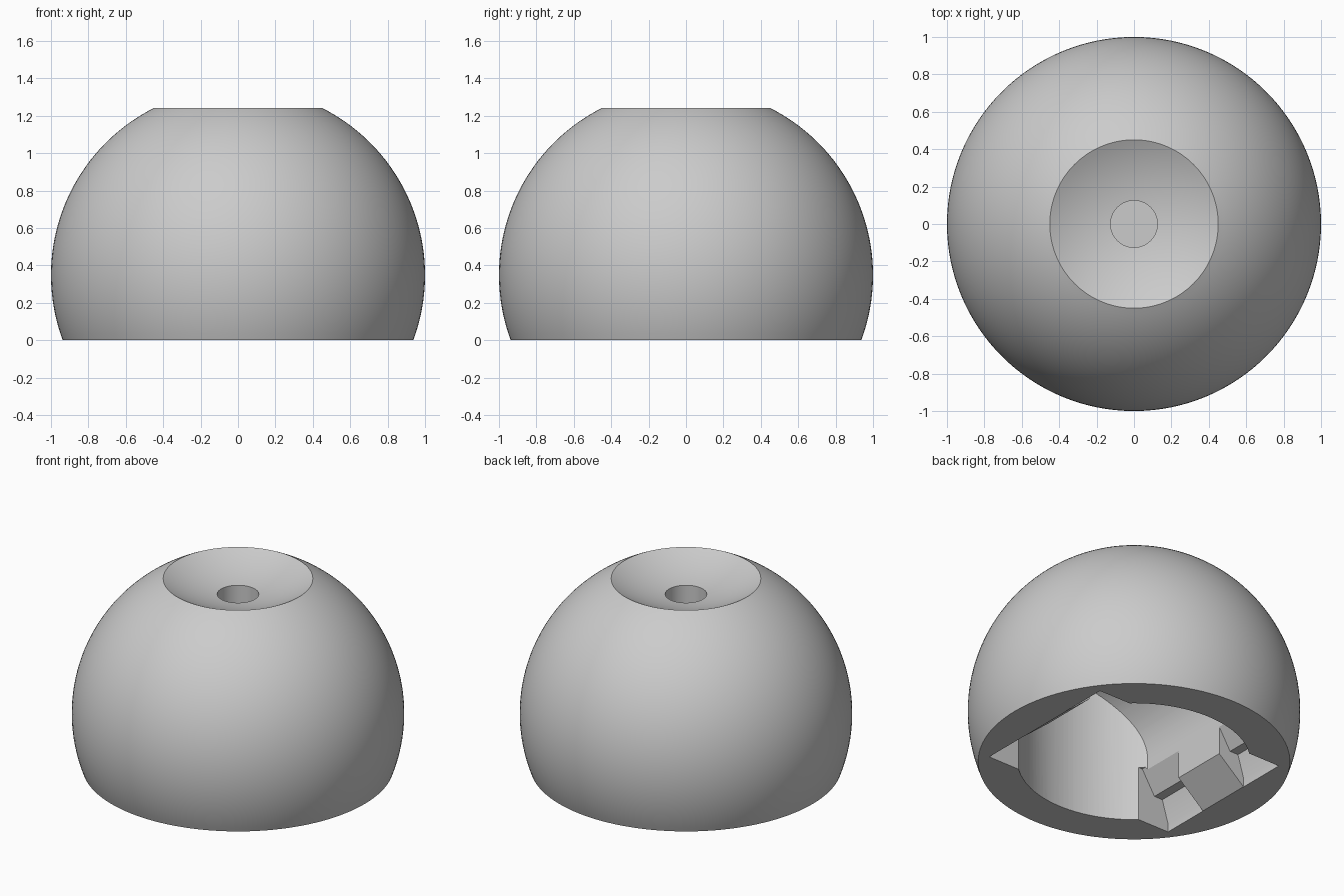
import bpy, bmesh
from math import sin, cos, pi, sqrt, asin

old = bpy.data.objects.get("Cube")
if old:
    bpy.data.objects.remove(old, do_unlink=True)

grey = bpy.data.materials.new("plain_grey")
grey.use_nodes = True
colour = (0.6, 0.6, 0.6, 1)
grey.diffuse_color = colour
grey.node_tree.nodes["Principled BSDF"].inputs["Base Color"].default_value = colour


def finish(name, bm):
    bmesh.ops.recalc_face_normals(bm, faces=bm.faces)
    mesh = bpy.data.meshes.new(name)
    bm.to_mesh(mesh)
    bm.free()
    obj = bpy.data.objects.new(name, mesh)
    bpy.context.collection.objects.link(obj)
    mesh.materials.append(grey)
    return obj


def lathe(name, profile, steps=128):
    """Revolve an (r, z) profile that starts and ends on the axis."""
    bm = bmesh.new()
    verts = [bm.verts.new((r, 0, z)) for r, z in profile]
    edges = [bm.edges.new(pair) for pair in zip(verts, verts[1:])]
    bmesh.ops.spin(bm, geom=verts + edges, axis=(0, 0, 1), cent=(0, 0, 0),
                   angle=2 * pi, steps=steps, use_duplicate=False)
    bmesh.ops.remove_doubles(bm, verts=bm.verts, dist=0.0005)
    return finish(name, bm)


def prism(name, profile, y0, y1):
    """Join two copies of an (x, z) profile into a closed bar along y."""
    bm = bmesh.new()
    near = [bm.verts.new((x, y0, z)) for x, z in profile]
    far = [bm.verts.new((x, y1, z)) for x, z in profile]
    bm.faces.new(near)
    bm.faces.new(far[::-1])
    for i in range(len(near)):
        bm.faces.new((near[i], near[i - 1], far[i - 1], far[i]))
    return finish(name, bm)


def boolean(target, cutter, operation):
    mod = target.modifiers.new("cut", "BOOLEAN")
    mod.operation, mod.solver, mod.object = operation, "EXACT", cutter
    bpy.context.view_layer.objects.active = target
    bpy.ops.object.modifier_apply(modifier=mod.name)
    bpy.data.objects.remove(cutter, do_unlink=True)


# Truncated ball with a spherical dish and a blind hole in its top
centre_z, rim, hole, dish_radius, hole_floor = 0.348, 0.45, 0.125, 0.97, 1.0
top = centre_z + sqrt(1 - rim ** 2)
dish_z = top + sqrt(dish_radius ** 2 - rim ** 2)
profile = [(0, hole_floor), (hole, hole_floor)]
for i in range(13):
    r = hole + (rim - hole) * i / 12
    profile.append((r, dish_z - sqrt(dish_radius ** 2 - r * r)))
start, end = asin(top - centre_z), -asin(centre_z)
for i in range(1, 41):
    a = start + (end - start) * i / 40
    profile.append((cos(a), centre_z + sin(a)))
profile.append((0, 0))
body = lathe("domed_body", profile)

# Underside cavity: round shaft trimmed to an arched vault running front to back
wall, spring = 0.51, 0.41
arch = [(-wall, -0.2)]
arch += [(-wall * cos(pi * i / 48), spring + wall * sin(pi * i / 48)) for i in range(49)]
arch += [(wall, -0.2)]
shaft = lathe("cavity_cutter", [(0, -0.15), (0.7, -0.15), (0.7, 1.1), (0, 1.1)])
boolean(shaft, prism("vault_cutter", arch, -1, 1), "INTERSECT")
boolean(body, shaft, "DIFFERENCE")

# Sloped lead-in along both straight sides of the opening
ramp = [(-0.7, -0.1), (-0.7, 0), (-0.5, 0.168), (0.5, 0.168), (0.7, 0), (0.7, -0.1)]
boolean(body, prism("ramp_cutter", ramp, -0.515, 0.515), "DIFFERENCE")

# Four stepped catch pockets in the corners
pocket = [(0.42, -0.12), (0.702, -0.12), (0.702, 0.055), (0.657, 0.207),
          (0.595, 0.207), (0.5, 0.362), (0.42, 0.362)]
for sx in (-1, 1):
    for sy in (-1, 1):
        cutter = prism("pocket_cutter", [(sx * x, z) for x, z in pocket],
                       sy * 0.19, sy * 0.518)
        boolean(body, cutter, "DIFFERENCE")

# Smooth curved faces, crisp edges
bpy.ops.object.select_all(action="DESELECT")
body.select_set(True)
bpy.context.view_layer.objects.active = body
bpy.ops.object.shade_smooth_by_angle(angle=pi / 7)
